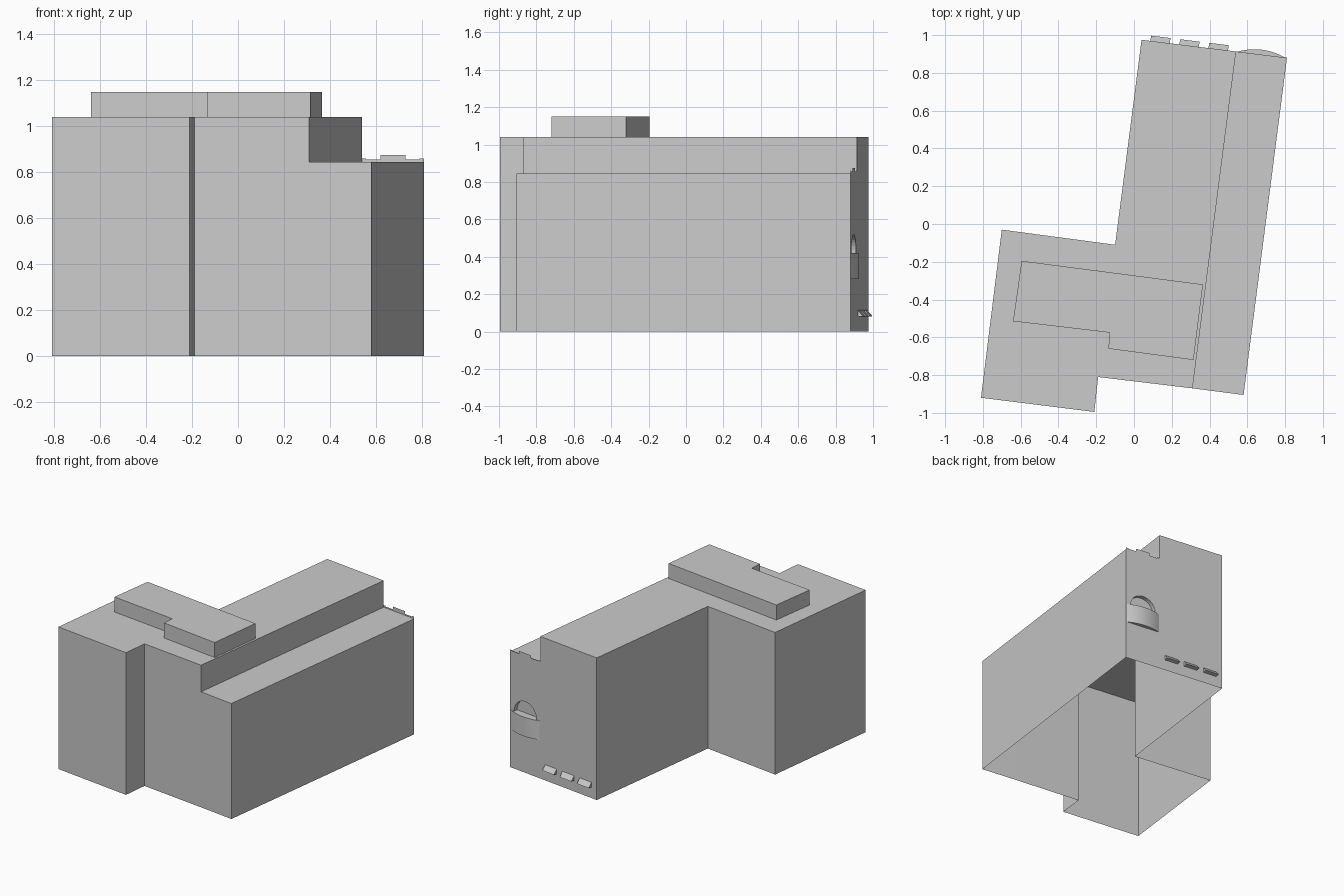
import bpy, bmesh, math
from mathutils import Vector

old = bpy.data.objects.get("Cube")
if old:
    bpy.data.objects.remove(old, do_unlink=True)

GREY = (0.6, 0.6, 0.6, 1)
mat = bpy.data.materials.new("plain_grey")
mat.use_nodes = True
mat.diffuse_color = GREY
mat.node_tree.nodes["Principled BSDF"].inputs["Base Color"].default_value = GREY

ROOF, LOW_ROOF, TOP = 1.04, 0.845, 1.15

# The rear wall is a tilted plane: u runs along it, out points away from it
corner_w, corner_e = Vector((0.04, 0.975)), Vector((0.81, 0.88))
along = (corner_e - corner_w).normalized()
outward = Vector((-along.y, along.x))
WIDTH = (corner_e - corner_w).length
STEP = 0.504


def rear(u, out=0.0):
    return corner_w + along * u + outward * out


def finish(name, bm):
    mesh = bpy.data.meshes.new(name)
    bm.to_mesh(mesh)
    bm.free()
    mesh.materials.append(mat)
    obj = bpy.data.objects.new(name, mesh)
    bpy.context.collection.objects.link(obj)
    return obj


def shell(name, pts, z1, bases, floor=None):
    """Roofed walls over a counter-clockwise outline; a base of None omits a wall."""
    bm = bmesh.new()
    top = [bm.verts.new((p[0], p[1], z1)) for p in pts]
    bm.faces.new(top)
    for i, z0 in enumerate(bases):
        if z0 is None:
            continue
        j = (i + 1) % len(pts)
        lows = [bm.verts.new((pts[k][0], pts[k][1], z0)) for k in (i, j)]
        bm.faces.new((lows[0], lows[1], top[j], top[i]))
    if floor is not None:
        bm.faces.new([bm.verts.new((p[0], p[1], floor)) for p in reversed(pts)])
    bmesh.ops.remove_doubles(bm, verts=bm.verts, dist=1e-5)
    return finish(name, bm)


# Main block and lower side wing, open underneath
step_front, step_rear = (0.31, -0.87), rear(STEP)
shell("main_block",
      [step_front, step_rear, corner_w, (-0.1, -0.11), (-0.7, -0.03),
       (-0.81, -0.92), (-0.21, -0.995), (-0.19, -0.81)],
      ROOF, [LOW_ROOF, None] + [0] * 6)
shell("side_wing", [step_front, (0.58, -0.905), corner_e, step_rear],
      LOW_ROOF, [0, 0, None, None])

# Rooftop storey
shell("rooftop_storey",
      [(-0.595, -0.195), (-0.64, -0.515), (-0.13, -0.575),
       (-0.135, -0.66), (0.315, -0.72), (0.365, -0.32)],
      TOP, [ROOF] * 6)

# Rear wall with raised parapet and arched opening
CENTRE, RADIUS, SILL, DEPTH = 0.638, 0.1, 0.42, 0.03
outline = [(0, 0), (0, ROOF), (STEP, ROOF), (STEP, 0.86), (0.52, 0.86),
           (0.52, 0.855), (0.585, 0.855), (0.585, 0.875), (0.695, 0.875),
           (0.695, 0.855), (0.755, 0.855), (0.755, 0.86), (WIDTH, 0.86), (WIDTH, 0)]
arch = [(CENTRE + RADIUS * math.cos(math.pi * i / 16),
         SILL + RADIUS * math.sin(math.pi * i / 16)) for i in range(17)]


def ring(bm, profile, out=0.0):
    return [bm.verts.new((*rear(u, out), z)) for u, z in profile]


bm = bmesh.new()
edges = []
for profile in (outline, arch):
    vs = ring(bm, profile)
    edges += [bm.edges.new((vs[i - 1], vs[i])) for i in range(len(vs))]
bmesh.ops.triangle_fill(bm, use_beauty=True, edges=edges,
                        normal=(outward.x, outward.y, 0))
bm.normal_update()
flip = [f for f in bm.faces if f.normal.xy.dot(outward) < 0]
bmesh.ops.reverse_faces(bm, faces=flip)
bmesh.ops.dissolve_limit(bm, angle_limit=0.01, verts=bm.verts, edges=bm.edges)
finish("rear_wall", bm)

# Recess behind the arched opening
bm = bmesh.new()
front, back = ring(bm, arch), ring(bm, arch, -DEPTH)
pane = bm.faces.new(back)
for i in range(len(arch)):
    bm.faces.new((front[i - 1], front[i], back[i], back[i - 1]))
bmesh.ops.recalc_face_normals(bm, faces=bm.faces)
pane.normal_update()
if pane.normal.xy.dot(outward) < 0:
    bmesh.ops.reverse_faces(bm, faces=bm.faces)
finish("arch_recess", bm)

# Bowed balcony below the arch
half, bulge, segs = 0.128, 0.026, 12
bow = []
for i in range(segs + 1):
    t = 1 - 2 * i / segs
    bow.append(rear(CENTRE + half * t, bulge * (1 - t * t)))
balcony = shell("balcony", bow, SILL, [0.28] * segs + [None], floor=0.28)
bpy.ops.object.select_all(action="DESELECT")
balcony.select_set(True)
bpy.context.view_layer.objects.active = balcony
bpy.ops.object.shade_smooth_by_angle(angle=math.radians(30))

# Three sloping vent hoods near the ground
for n in range(3):
    u0 = 0.047 + 0.155 * n
    bm = bmesh.new()
    a, b = [[bm.verts.new((*rear(u, out), z)) for out, z in
             ((0, 0.115), (0.028, 0.082), (0, 0.078))] for u in (u0, u0 + 0.104)]
    bm.faces.new(a)
    bm.faces.new(b)
    for i in range(3):
        bm.faces.new((a[i - 1], a[i], b[i], b[i - 1]))
    bmesh.ops.recalc_face_normals(bm, faces=bm.faces)
    finish(f"vent_hood_{n + 1}", bm)
